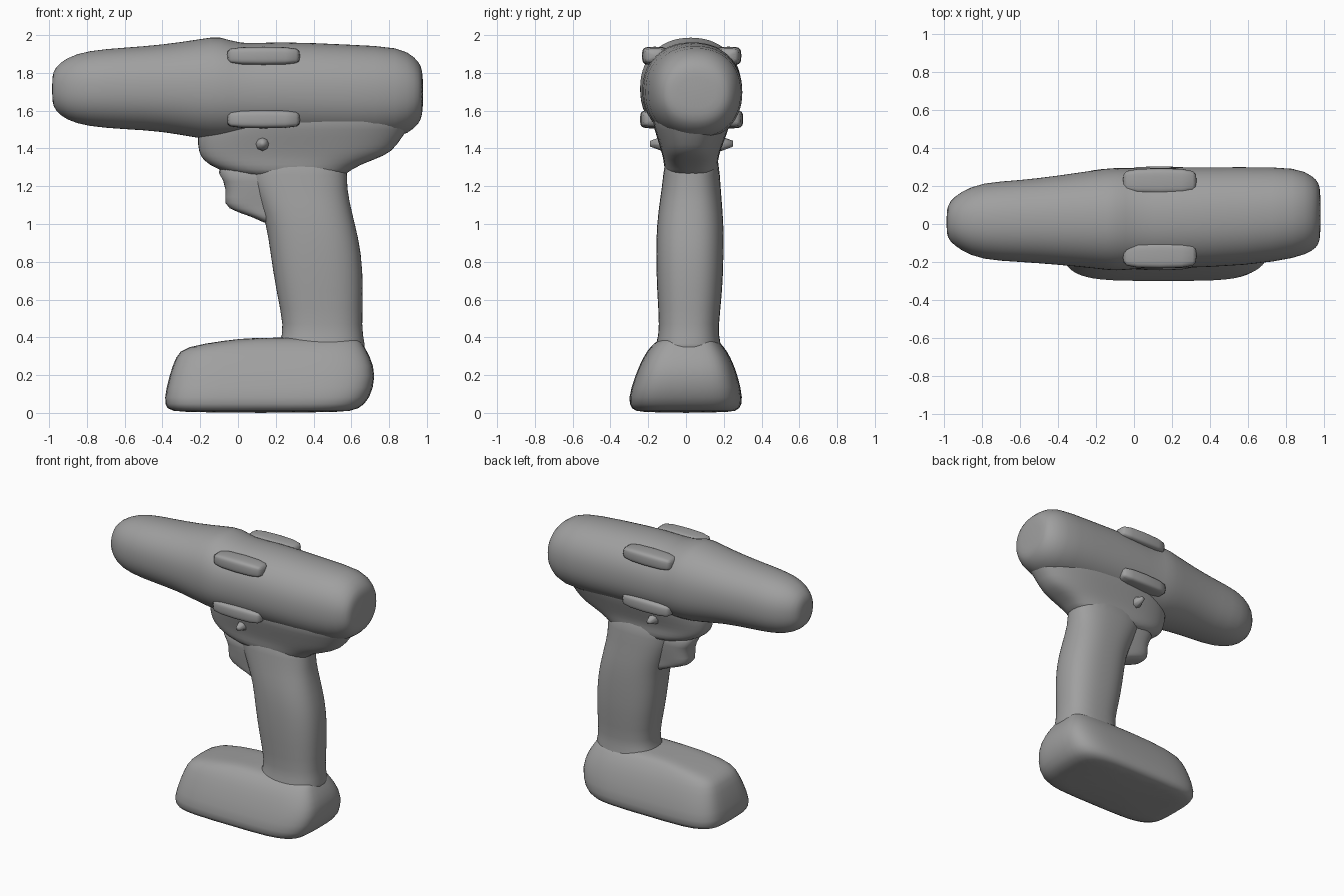
import bpy
import bmesh
from math import sin, cos, tau, copysign, radians
from mathutils import Matrix, Vector

old = bpy.data.objects.get("Cube")
if old:
    bpy.data.objects.remove(old, do_unlink=True)

# One matt grey for the whole tool
grey = bpy.data.materials.new("matt grey")
grey.use_nodes = True
colour = (0.35, 0.35, 0.35, 1)
grey.diffuse_color = colour
shader = next(n for n in grey.node_tree.nodes if n.type == "BSDF_PRINCIPLED")
shader.inputs["Base Color"].default_value = colour
shader.inputs["Roughness"].default_value = 0.8


def finish(name, bm, subdivide=True):
    """Turn a bmesh into a smooth grey object."""
    bmesh.ops.recalc_face_normals(bm, faces=bm.faces)
    mesh = bpy.data.meshes.new(name)
    bm.to_mesh(mesh)
    bm.free()
    mesh.materials.append(grey)
    for face in mesh.polygons:
        face.use_smooth = True
    obj = bpy.data.objects.new(name, mesh)
    bpy.context.collection.objects.link(obj)
    if subdivide:
        mod = obj.modifiers.new("Soften", "SUBSURF")
        mod.levels = mod.render_levels = 1
    return obj


def loft(name, axis, sections, power=2, count=28):
    """Skin superellipse sections: position, then low and high of both sides.

    Along x the sides are y and z; along z the sides are x and y.
    """
    bm = bmesh.new()
    rings = []
    for position, a_low, a_high, b_low, b_high in sections:
        ring = []
        for i in range(count):
            angle = tau * (i + 0.5) / count
            u, v = (copysign(abs(w) ** (2 / power), w)
                    for w in (cos(angle), sin(angle)))
            a = (a_low + a_high) / 2 + u * (a_high - a_low) / 2
            b = (b_low + b_high) / 2 + v * (b_high - b_low) / 2
            point = (position, a, b) if axis == "x" else (a, b, position)
            ring.append(bm.verts.new(point))
        rings.append(ring)
    for lower, upper in zip(rings, rings[1:]):
        for i in range(count):
            j = (i + 1) % count
            bm.faces.new((lower[i], lower[j], upper[j], upper[i]))
    bm.faces.new(rings[0])
    bm.faces.new(rings[-1])
    return finish(name, bm)


# Chuck and motor housing: one long rounded barrel
loft("barrel", "x", [
    (-0.985, -0.05, 0.07, 1.65, 1.78),
    (-0.97, -0.09, 0.12, 1.60, 1.83),
    (-0.91, -0.14, 0.17, 1.55, 1.88),
    (-0.80, -0.19, 0.22, 1.515, 1.92),
    (-0.60, -0.20, 0.23, 1.50, 1.935),
    (-0.40, -0.215, 0.255, 1.49, 1.95),
    (-0.20, -0.235, 0.285, 1.45, 1.98),
    (-0.09, -0.25, 0.30, 1.44, 2.00),
    (0.00, -0.235, 0.29, 1.45, 1.95),
    (0.20, -0.235, 0.30, 1.45, 1.97),
    (0.60, -0.22, 0.30, 1.44, 1.95),
    (0.86, -0.18, 0.30, 1.45, 1.94),
    (0.94, -0.14, 0.25, 1.51, 1.88),
    (0.97, -0.11, 0.22, 1.55, 1.84),
    (0.98, -0.06, 0.17, 1.61, 1.78)], power=2.2)

# Underside of the housing, flowing into the grip
loft("neck", "z", [
    (1.24, 0.05, 0.57, -0.10, 0.16),
    (1.29, -0.12, 0.59, -0.115, 0.17),
    (1.34, -0.19, 0.72, -0.12, 0.17),
    (1.38, -0.21, 0.82, -0.13, 0.18),
    (1.46, -0.22, 0.87, -0.155, 0.21),
    (1.54, -0.20, 0.93, -0.18, 0.24),
    (1.62, -0.10, 0.94, -0.18, 0.24)], power=2.7)

# Curved grip
loft("grip", "z", [
    (0.28, 0.16, 0.69, -0.19, 0.21),
    (0.37, 0.22, 0.67, -0.155, 0.18),
    (0.45, 0.245, 0.655, -0.14, 0.17),
    (0.65, 0.20, 0.665, -0.155, 0.195),
    (0.85, 0.17, 0.655, -0.16, 0.20),
    (1.00, 0.15, 0.62, -0.155, 0.20),
    (1.12, 0.10, 0.59, -0.14, 0.19),
    (1.25, 0.04, 0.57, -0.12, 0.18),
    (1.42, -0.05, 0.60, -0.11, 0.17)], power=2.5)

# Trigger
loft("trigger", "z", [
    (0.99, 0.16, 0.30, -0.05, 0.10),
    (1.04, 0.08, 0.30, -0.06, 0.11),
    (1.08, -0.07, 0.30, -0.06, 0.11),
    (1.14, -0.07, 0.30, -0.07, 0.12),
    (1.22, -0.06, 0.30, -0.08, 0.13),
    (1.33, -0.16, 0.30, -0.09, 0.14)], power=3)

# Battery foot with sloping sides
loft("battery", "z", [
    (0.00, -0.33, 0.57, -0.25, 0.25),
    (0.02, -0.38, 0.64, -0.29, 0.285),
    (0.07, -0.395, 0.70, -0.31, 0.305),
    (0.20, -0.365, 0.735, -0.27, 0.275),
    (0.30, -0.33, 0.70, -0.225, 0.235),
    (0.35, -0.29, 0.67, -0.19, 0.20),
    (0.385, -0.06, 0.65, -0.15, 0.17),
    (0.40, 0.08, 0.62, -0.11, 0.13)], power=4.5)

# Ridges of the gear collar, above and below on both sides
middle = 0.03
for side, word in ((-1, "right"), (1, "left")):
    for level, height, reach in (("upper", 1.89, 0.225), ("lower", 1.555, 0.235)):
        centre = middle + side * reach
        inner, outer = centre - side * 0.10, centre + side * 0.04
        low, high = sorted((inner, outer))
        loft(f"{level}_{word}_ridge", "x", [
            (-0.06, low + 0.03, high - 0.03, height - 0.03, height + 0.03),
            (-0.03, low, high, height - 0.05, height + 0.05),
            (0.30, low, high, height - 0.05, height + 0.05),
            (0.33, low + 0.03, high - 0.03, height - 0.03, height + 0.03),
        ], power=4, count=16)

    # Small direction switch poking out under the collar
    bm = bmesh.new()
    place = Matrix.Translation(Vector((0.13, middle + side * 0.16, 1.425)))
    turn = Matrix.Rotation(radians(-90 * side), 4, "X")
    bmesh.ops.create_cone(bm, cap_ends=True, segments=8, radius1=0.06,
                          radius2=0.015, depth=0.12, matrix=place @ turn)
    finish(f"{word}_switch", bm, subdivide=False)
